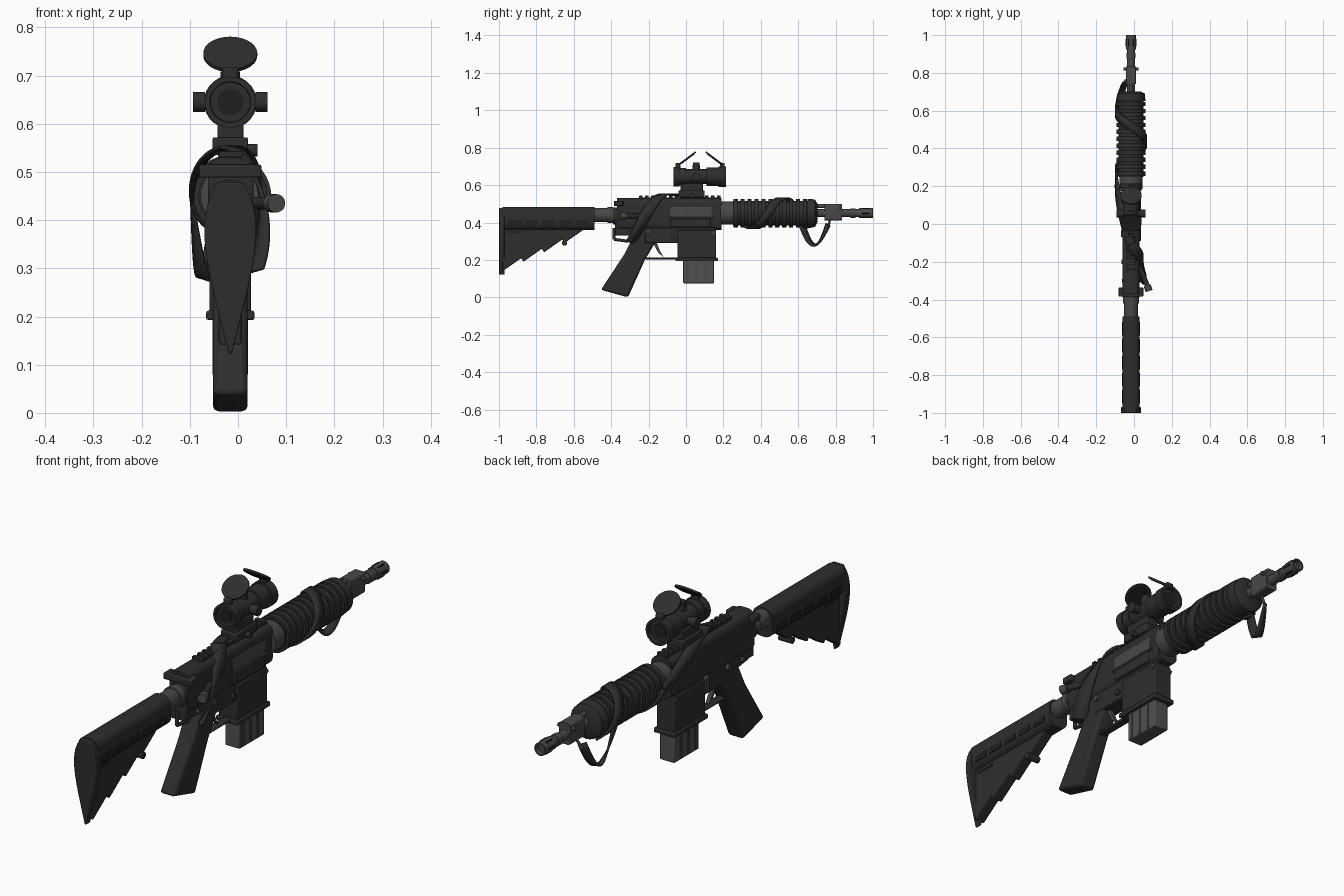
import bpy
import bmesh
from math import cos, sin, pi, sqrt, radians
from mathutils import Vector, Matrix

cube = bpy.data.objects.get("Cube")
if cube:
    bpy.data.objects.remove(cube, do_unlink=True)

CENTRE = Vector((-.016, 0, 0))   # the gun sits slightly off the frame's middle
BORE = .45                       # height of the barrel line
SIGHT = .645                     # height of the scope line
TURRET = .055                    # scope turrets along y
SIDES = (-1, 1)
parts = []


def material(name, value):
    mat = bpy.data.materials.new(name)
    mat.use_nodes = True
    colour = (value, value, value, 1)
    mat.diffuse_color = colour
    mat.node_tree.nodes["Principled BSDF"].inputs["Base Color"].default_value = colour
    return mat


BLACK = material("black_polymer", .027)
DARK = material("deep_black", .014)
METAL = material("grey_metal", .065)
MAGAZINE = material("magazine_grey", .08)


def finish(name, bm, mat, bevel=0):
    bmesh.ops.recalc_face_normals(bm, faces=bm.faces)
    bmesh.ops.translate(bm, verts=bm.verts, vec=CENTRE)
    mesh = bpy.data.meshes.new(name)
    bm.to_mesh(mesh)
    bm.free()
    mesh.materials.append(mat)
    ob = bpy.data.objects.new(name, mesh)
    bpy.context.collection.objects.link(ob)
    if bevel:
        edges = ob.modifiers.new("edges", "BEVEL")
        edges.width, edges.segments, edges.limit_method = bevel, 2, "ANGLE"
    parts.append(ob)
    return ob


def extrude(name, start, depth, mat=BLACK, bevel=0):
    """Extrude a flat outline of points along a vector."""
    bm = bmesh.new()
    face = bm.faces.new([bm.verts.new(p) for p in start])
    copy = bmesh.ops.extrude_face_region(bm, geom=[face], use_keep_orig=True)["geom"]
    moved = [v for v in copy if isinstance(v, bmesh.types.BMVert)]
    bmesh.ops.translate(bm, verts=moved, vec=depth)
    return finish(name, bm, mat, bevel)


def slab(name, outline, half, mat=BLACK, bevel=.005):
    """Side outline in (y, z), extruded evenly about the middle."""
    return extrude(name, [(-half, y, z) for y, z in outline], (2 * half, 0, 0), mat, bevel)


def block(name, half, y, z, mat=BLACK, bevel=.004, x=0, rounding=0):
    """Box from y and z ranges; rounding turns its lengthwise edges."""
    bm = bmesh.new()
    size = (2 * half, y[1] - y[0], z[1] - z[0])
    place = Matrix.Translation((x, sum(y) / 2, sum(z) / 2)) @ Matrix.Diagonal((*size, 1))
    bmesh.ops.create_cube(bm, size=1, matrix=place)
    if rounding:
        along = [e for e in bm.edges if abs(e.verts[0].co.y - e.verts[1].co.y) > size[1] / 2]
        bmesh.ops.bevel(bm, geom=along, offset=rounding, segments=5, profile=.5, affect="EDGES")
        bevel = 0
    return finish(name, bm, mat, bevel)


def rod(name, start, end, radius, mat=BLACK, tip=None, recess=0, sides=28):
    """Round bar between two points, with an optional taper or hollowed ends."""
    start, end = Vector(start), Vector(end)
    run = end - start
    place = Matrix.Translation((start + end) / 2) @ run.to_track_quat("Z", "Y").to_matrix().to_4x4()
    bm = bmesh.new()
    bmesh.ops.create_cone(bm, cap_ends=True, segments=sides, radius1=radius, radius2=tip or radius,
                          depth=run.length, matrix=place)
    if recess:
        bm.normal_update()
        caps = [f for f in bm.faces if len(f.verts) == sides]
        bmesh.ops.inset_individual(bm, faces=caps, thickness=radius / 5, depth=0)
        bmesh.ops.inset_individual(bm, faces=caps, thickness=radius / 50, depth=-recess)
    return finish(name, bm, mat)


def collar(name, y, radius, z=BORE, mat=BLACK, **options):
    """Round bar along the barrel direction."""
    return rod(name, (0, y[0], z), (0, y[1], z), radius, mat, **options)


def cross_pin(name, reach, y, z, radius, mat=METAL):
    return rod(name, (-reach, y, z), (reach, y, z), radius, mat)


def strap(name, path, width):
    """Flat strap whose inner side faces the barrel line."""
    bm = bmesh.new()
    path = [Vector(p) for p in path]
    pairs = []
    for before, p, after in zip(path[:1] + path, path, path[1:] + path[-1:]):
        across = (after - before).cross(Vector((p.x, 0, p.z - BORE))).normalized() * width / 2
        pairs.append((bm.verts.new(p - across), bm.verts.new(p + across)))
    for a, b in zip(pairs, pairs[1:]):
        bm.faces.new((a[0], a[1], b[1], b[0]))
    ob = finish(name, bm, BLACK)
    thick = ob.modifiers.new("thickness", "SOLIDIFY")
    thick.thickness, thick.offset = .008, 0


def wound(wide, high, z, turn, y, steps=40):
    """Helical path; turn is the start and end angle in half turns."""
    path = []
    for i in range(steps + 1):
        t = i / steps
        angle = pi * (turn[0] + (turn[1] - turn[0]) * t)
        path.append((wide * cos(angle), y[0] + (y[1] - y[0]) * t, z + high * sin(angle)))
    return path


# Stock: rounded body and toothed web
block("stock_body", .046, (-.98, -.49), (.36, .482), rounding=.035)
outline = [(-.55, .37), (-.98, .37)]
for i in range(4):
    y = .11 * i - .98
    z = .14 + .05 * i
    outline += [(y, z), (y + .1, z + .07)]
slab("stock_web", outline, .024)
cross_pin("stock_pin", .03, -.65, .29, .014, BLACK)

# Shoulder pad: egg outline, broad above and narrow below
steps = 16
egg = []
for i in range(steps):
    t = (i + .5) / steps
    egg.append((.054 * sqrt(sin(pi * t * t)), .11 + .38 * t))
outline = egg + [(-x, z) for x, z in reversed(egg)]
extrude("shoulder_pad", [(x, -1, z) for x, z in outline], (0, .03, 0), bevel=.006)

# Painted slots along both sides of the stock
for side in SIDES:
    for i in range(5):
        y = .09 * i - .95
        block("stock_slot", .002, (y, y + .07), (.385, .41), DARK, bevel=0, x=side * .046)
    block("web_slot", .002, (-.96, -.87), (.343, .355), DARK, bevel=0, x=side * .024)

# Buffer tube and its nut
collar("buffer_tube", (-.5, -.36), .038, z=.44, mat=METAL)
collar("buffer_nut", (-.42, -.39), .043, z=.44, mat=METAL)
collar("end_plate", (-.39, -.37), .046, z=.435)

# Receiver and magazine
block("upper_receiver", .046, (-.37, .19), (.36, .53), rounding=.03)
block("lower_receiver", .038, (-.22, .16), (.29, .41))
block("receiver_rear", .036, (-.38, -.2), (.33, .41))
block("magazine_well", .043, (-.045, .16), (.2, .36))
block("magazine_well_lip", .05, (-.055, .17), (.193, .212))
block("magazine", .034, (-.015, .15), (.075, .2), MAGAZINE)
for side in SIDES:
    for i in range(3):
        y = .05 * i
        block("magazine_rib", .003, (y, y + .012), (.08, .2), METAL, bevel=0, x=side * .034)
block("charging_handle", .065, (-.385, -.335), (.488, .515))
block("top_rail", .022, (-.25, .19), (.52, .533))
for i in range(14):
    y = .032 * i - .25
    block("rail_tooth", .025, (y, y + .018), (.53, .544), bevel=.002)

# Controls on the receiver
block("ejection_port", .004, (-.085, .14), (.425, .485), METAL, x=.044)
block("port_cover", .006, (-.08, .13), (.375, .42), x=.046)
rod("port_hinge", (.047, -.09, .424), (.047, .15, .424), .006)
rod("forward_assist", (.036, -.2, .435), (.092, -.34, .435), .013)
rod("forward_assist_button", (.086, -.325, .435), (.096, -.355, .435), .019, METAL)
block("bolt_catch", .006, (-.07, -.04), (.3, .37), METAL, x=-.042)
rod("magazine_release", (.03, -.07, .32), (.05, -.07, .32), .013)
cross_pin("front_pin", .047, .15, .345, .01)
cross_pin("rear_pin", .047, -.3, .345, .01)
cross_pin("selector_lever", .05, -.2, .35, .013)

# Grip, trigger and guard
slab("grip", [(-.27, .35), (-.33, .23), (-.455, .04), (-.31, 0), (-.22, .2), (-.16, .3), (-.16, .35)], .036, bevel=.012)
slab("trigger", [(-.16, .3), (-.14, .25), (-.12, .215), (-.15, .24), (-.18, .3)], .01, METAL, .002)
block("trigger_guard", .018, (-.22, -.04), (.203, .213))

# Handguard with ribs
collar("barrel_nut", (.185, .26), .062, mat=METAL)
collar("handguard", (.25, .66), .066)
for i in range(11):
    y = .255 + .037 * i
    collar("handguard_rib", (y, y + .022), .077)
collar("handguard_cap", (.65, .69), .077, tip=.073)
collar("handguard_nose", (.69, .702), .073, tip=.05)

# Barrel, gas block and flash hider
collar("barrel", (.69, .93), .021, mat=METAL)
collar("flash_hider_base", (.88, .905), .025, mat=METAL)
collar("flash_hider", (.925, 1), .027, mat=METAL, recess=.02)
for i in range(6):
    x, z = .026 * cos(pi * i / 3), .026 * sin(pi * i / 3)
    rod("flash_hider_slot", (x, .94, BORE + z), (x, .98, BORE + z), .004, DARK, sides=8)
block("gas_block", .027, (.74, .835), (.41, .5), METAL, rounding=.012)
collar("gas_tube", (.69, .76), .011, z=.488, mat=METAL)
cross_pin("gas_block_pin", .04, .82, .478, .008)
rod("sling_swivel", (0, .77, .42), (-.03, .76, .37), .006, METAL)

# Scope mount
block("mount_base", .037, (-.04, .1), (.535, .572))
block("mount_riser", .027, (-.03, .09), (.56, .61))
rod("mount_knob", (.03, .03, .545), (.056, .03, .545), .013)

# Scope tube, bells and turrets
collar("scope_tube", (-.05, .2), .04, z=SIGHT)
collar("eyepiece", (-.068, -.035), .053, z=SIGHT, recess=.01)
collar("eyepiece_neck", (-.035, 0), .047, z=SIGHT)
collar("objective_neck", (.11, .18), .049, z=SIGHT)
collar("objective", (.175, .215), .055, z=SIGHT, recess=.015)
collar("eye_lens", (-.061, -.057), .028, z=SIGHT, mat=DARK)
collar("front_lens", (.199, .203), .03, z=SIGHT, mat=DARK)
cross_pin("side_turrets", .06, TURRET, SIGHT, .017, BLACK)
for side in SIDES:
    rod("side_turret_cap", (side * .052, TURRET, SIGHT), (side * .077, TURRET, SIGHT), .021)
rod("top_turret", (0, TURRET, SIGHT), (0, TURRET, .708), .02)
rod("top_turret_cap", (0, TURRET, .7), (0, TURRET, .72), .017)

# Raised lens caps, leaning towards each other
for hinge, lean in ((-.04, 1), (.197, -1)):
    middle = Vector((0, hinge + lean * .047, .744))
    normal = Vector((0, -lean * .6, .8))
    rod("lens_cap", middle - normal * .004, middle + normal * .004, .056)
    rod("lens_cap_face", middle - normal * .007, middle, .044, DARK)
    block("cap_hinge", .016, (hinge - .015, hinge + .01), (.69, .718))

# Sling: over the receiver, round the handguard, loose loop in front
strap("sling_right", wound(.066, .15, .4, (.5, -.25), (-.11, -.3)), .06)
strap("sling_left", wound(.078, .1, BORE, (.5, 1), (-.11, .28)), .045)
strap("sling_wrap", wound(.08, .08, BORE, (1, 3.4), (.28, .66)), .045)
steps = 16
loop = []
for i in range(steps + 1):
    t = i / steps
    loop.append((.05 * t - .08, .6 + .16 * t, BORE - .06 * t - .14 * sin(pi * t)))
strap("sling_loop", loop, .035)
rod("sling_hook_arm", (0, -.385, .37), (0, -.385, .31), .008)
rod("sling_hook_bar", (0, -.385, .31), (0, -.31, .3), .008)

# Smooth shading with sharp edges kept
bpy.ops.object.select_all(action="DESELECT")
for ob in parts:
    ob.select_set(True)
bpy.context.view_layer.objects.active = parts[0]
bpy.ops.object.shade_smooth_by_angle(angle=radians(35))
